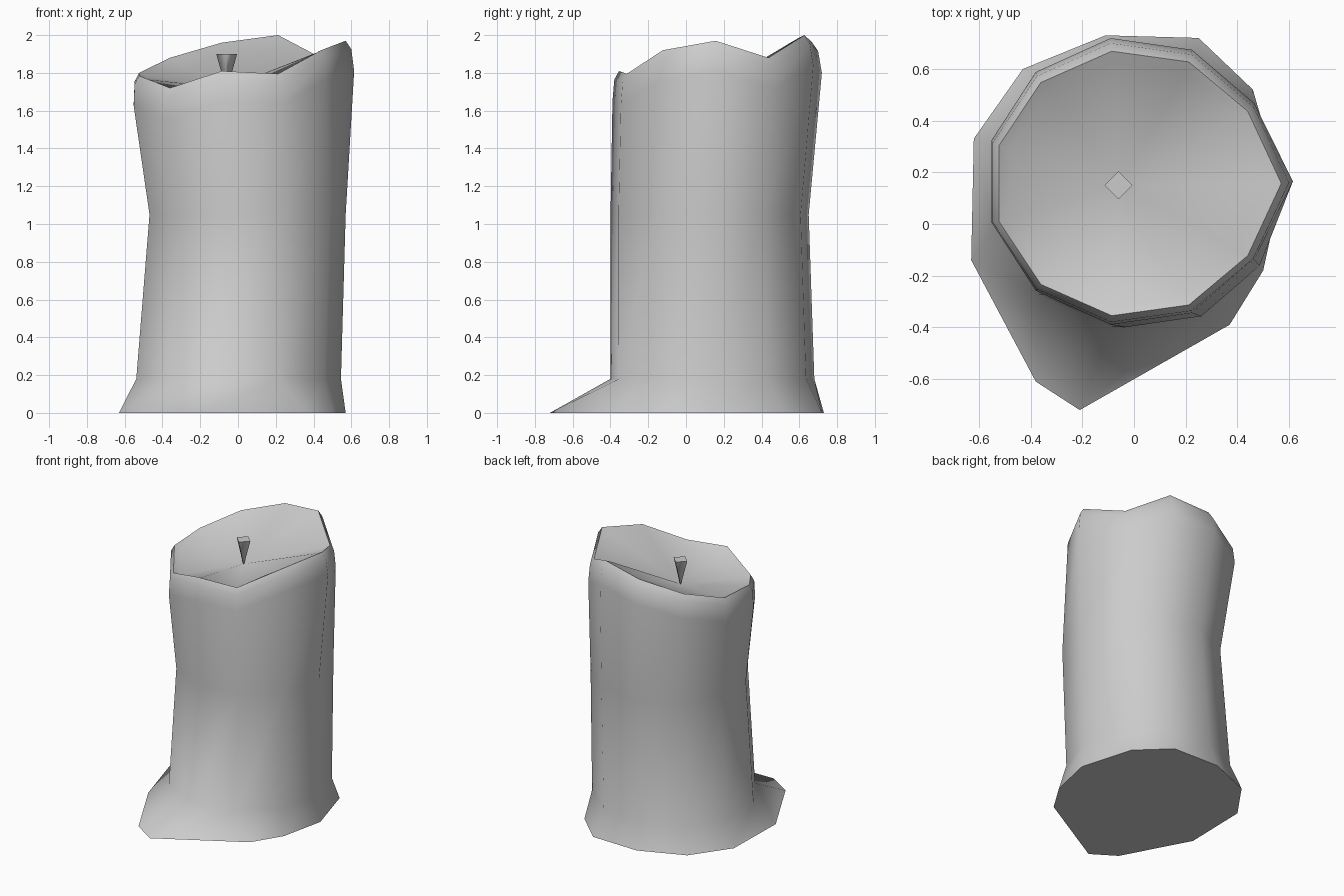
import bpy, bmesh, math

if "Cube" in bpy.data.objects:
    bpy.data.objects.remove(bpy.data.objects["Cube"])

N = 11
# Spread of melted wax at the foot (x, y), counter-clockwise from +x
foot = [(.57, .14), (.46, .52), (.25, .72), (-.11, .73), (-.43, .60), (-.62, .33),
        (-.63, -.14), (-.38, -.61), (-.21, -.72), (.37, -.39), (.50, -.18)]
# Uneven height of the rim, same order
rim = [1.97, 1.88, 2.0, 1.96, 1.88, 1.80, 1.785, 1.72, 1.81, 1.795, 1.92]


def ring(cx, cy, rx, ry, drop=None, z=0.0, bump=0.0):
    """One loop of the body: level at z, or following the rim lowered by drop."""
    pts = []
    for i in range(N):
        a = 2 * math.pi * i / N
        x = cx + (rx + (bump if i == 0 else 0)) * math.cos(a)
        pts.append((x, cy + ry * math.sin(a), z if drop is None else rim[i] - drop))
    return pts


def finish(bm, name, angle):
    bmesh.ops.recalc_face_normals(bm, faces=bm.faces[:])
    mesh = bpy.data.meshes.new(name)
    bm.to_mesh(mesh)
    bm.free()
    obj = bpy.data.objects.new(name, mesh)
    bpy.context.collection.objects.link(obj)
    bpy.ops.object.select_all(action='DESELECT')
    bpy.context.view_layer.objects.active = obj
    obj.select_set(True)
    bpy.ops.object.shade_smooth_by_angle(angle=math.radians(angle))
    return obj


# Candle body: foot, pinched waist, flared rounded rim, sunken top
loops = [
    [(x, y, 0.0) for x, y in foot],
    ring(-.008, .14, .553, .545, z=.18),
    ring(.04, .125, .53, .53, z=1.05),
    ring(-.01, .165, .565, .56, drop=.16, bump=.06),
    ring(-.01, .16, .56, .545, drop=.045, bump=.05),
    ring(-.01, .157, .535, .517, drop=0, bump=.045),
    ring(-.01, .155, .49, .475, drop=.02, bump=.045),
]
bm = bmesh.new()
rows = [[bm.verts.new(p) for p in loop] for loop in loops]
for a, b in zip(rows, rows[1:]):
    for i in range(N):
        j = (i + 1) % N
        bm.faces.new((a[i], a[j], b[j], b[i]))
bm.faces.new(rows[0][::-1])
centre = bm.verts.new((-.06, .15, 1.72))
for i in range(N):
    bm.faces.new((rows[-1][i], rows[-1][(i + 1) % N], centre))
finish(bm, "candle_body", 60)

# Wick: four-sided spike, point down in the wax
bm = bmesh.new()
bmesh.ops.create_cone(bm, cap_ends=True, segments=4, radius1=.002, radius2=.055, depth=.19)
bmesh.ops.translate(bm, verts=bm.verts[:], vec=(-.06, .15, 1.805))
finish(bm, "wick", 95)
